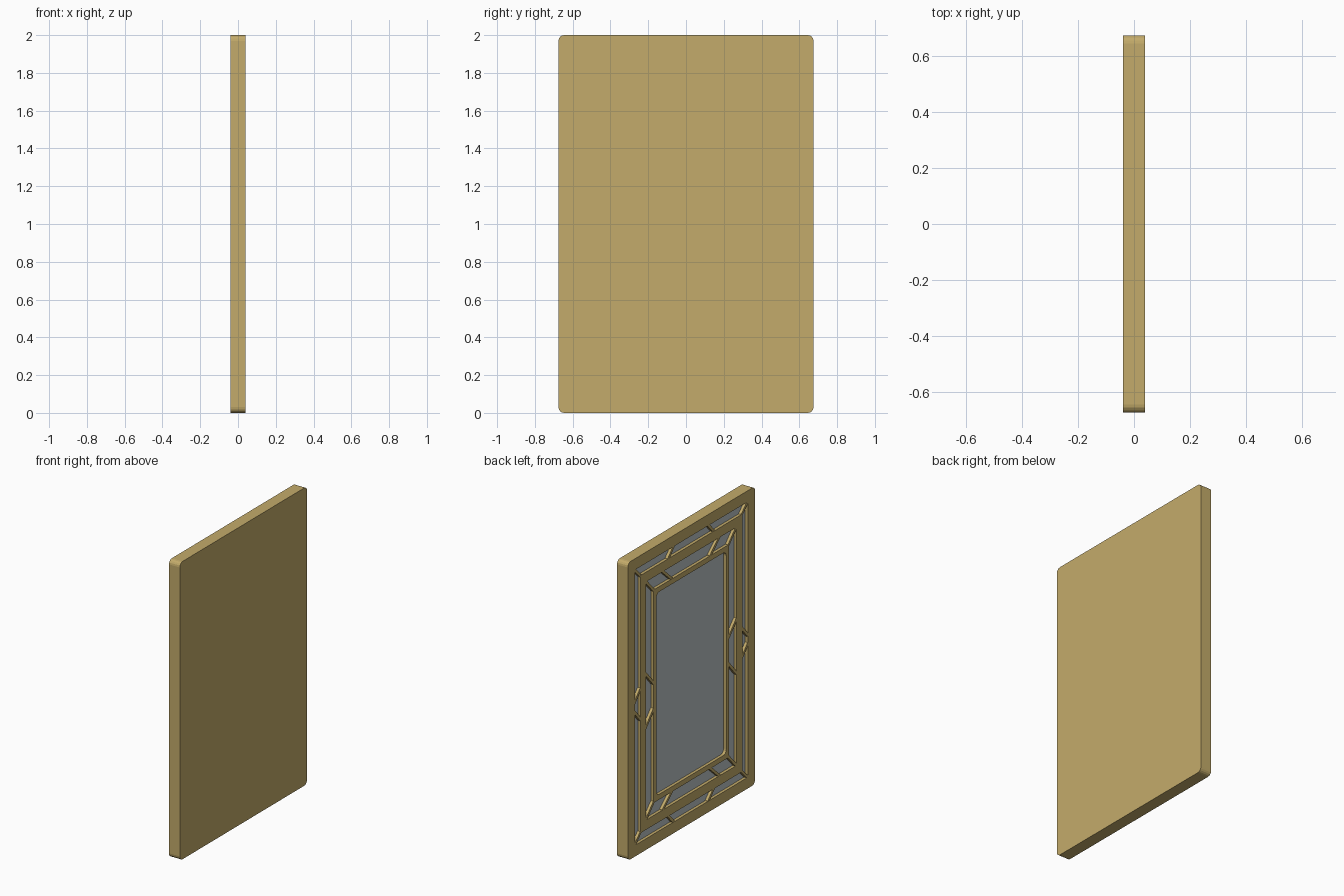
import bpy, bmesh, math
from mathutils import Vector

if "Cube" in bpy.data.objects:
    bpy.data.objects.remove(bpy.data.objects["Cube"])

W, H, CZ = 0.675, 1.0, 1.0            # half width, half height, centre height
FRONT, BACK, GLASS, FLOOR = -0.04, 0.04, -0.02, -0.012


def material(name, color):
    m = bpy.data.materials.new(name)
    m.diffuse_color = (*color, 1)
    m.use_nodes = True
    m.node_tree.nodes["Principled BSDF"].inputs["Base Color"].default_value = m.diffuse_color
    return m


GOLD = material("antique gold", (0.55, 0.41, 0.145))
SILVER = material("mirror silver", (0.50, 0.545, 0.555))


def outline(hy, hz, r, seg=4):
    """Rounded rectangle as (y, z) points."""
    pts = []
    for k, (sy, sz) in enumerate([(1, 1), (-1, 1), (-1, -1), (1, -1)]):
        for i in range(seg + 1):
            a = math.pi / 2 * (k + i / seg)
            pts.append((sy * (hy - r) + r * math.cos(a),
                        CZ + sz * (hz - r) + r * math.sin(a)))
    return pts


def make(name, loops, mat, closed_ring=False):
    """Bridge successive (x, outline) loops; cap the ends or join them into a ring."""
    bm = bmesh.new()
    rings = [[bm.verts.new((x, y, z)) for y, z in pts] for x, pts in loops]
    pairs = list(zip(rings, rings[1:]))
    if closed_ring:
        pairs.append((rings[-1], rings[0]))
    else:
        bm.faces.new(rings[0])
        bm.faces.new(rings[-1])
    for a, b in pairs:
        n = len(a)
        for i in range(n):
            bm.faces.new((a[i], a[(i + 1) % n], b[(i + 1) % n], b[i]))
    bmesh.ops.recalc_face_normals(bm, faces=bm.faces)
    me = bpy.data.meshes.new(name)
    bm.to_mesh(me)
    bm.free()
    me.materials.append(mat)
    ob = bpy.data.objects.new(name, me)
    bpy.context.collection.objects.link(ob)
    return ob


# margins from the outer edge (sides, top/bottom) of each band edge
M = [(0.075, 0.075), (0.135, 0.135), (0.195, 0.20), (0.275, 0.285), (0.305, 0.32)]
half = [(W - a, H - b) for a, b in M]

# outer casing: plain back, sides, front border and a recess
outer = outline(W, H, 0.03)
recess = outline(*half[0], 0.004)
make("outer_casing", [(BACK, outer), (FRONT, outer), (FRONT, recess), (FLOOR, recess)], GOLD)

# mirror glass lying in the recess
make("mirror_glass", [(FLOOR, recess), (GLASS, recess)], SILVER)


def band(name, a, b, ra, rb):
    o, i = outline(*half[a], ra), outline(*half[b], rb)
    make(name, [(GLASS, o), (FRONT, o), (FRONT, i), (GLASS, i)], GOLD, True)


# raised rectangular bands
band("middle_band", 1, 2, 0.004, 0.004)
band("inner_band", 3, 4, 0.004, 0.03)


def bar(name, p, q, w=0.018):
    """Slim bar between two (y, z) points, z measured from the centre."""
    p, q = Vector(p), Vector(q)
    d = (q - p).normalized()
    n = Vector((-d.y, d.x)) * w / 2
    p, q = p - d * 0.006, q + d * 0.006
    pts = [(v.x, v.y + CZ) for v in (p + n, q + n, q - n, p - n)]
    x = FRONT + 0.001
    make(name, [(GLASS, pts), (x, pts)], GOLD)


# lattice bars: each strip has mitres, top/bottom slants and side chevrons
strips = [("outer", half[0], half[1], (0.185, 0.24), (0.03, 0.10)),
          ("inner", half[2], half[3], (0.30, 0.205), (0.18, 0.09))]
for label, o, i, top, side in strips:
    for sy in (1, -1):
        for sz in (1, -1):
            bar(label + "_mitre_bar", (sy * o[0], sz * o[1]), (sy * i[0], sz * i[1]))
            bar(label + "_slant_bar", (sy * top[0], sz * o[1]), (sy * top[1], sz * i[1]))
            bar(label + "_chevron_bar", (sy * o[0], sz * side[0]), (sy * i[0], sz * side[1]))
